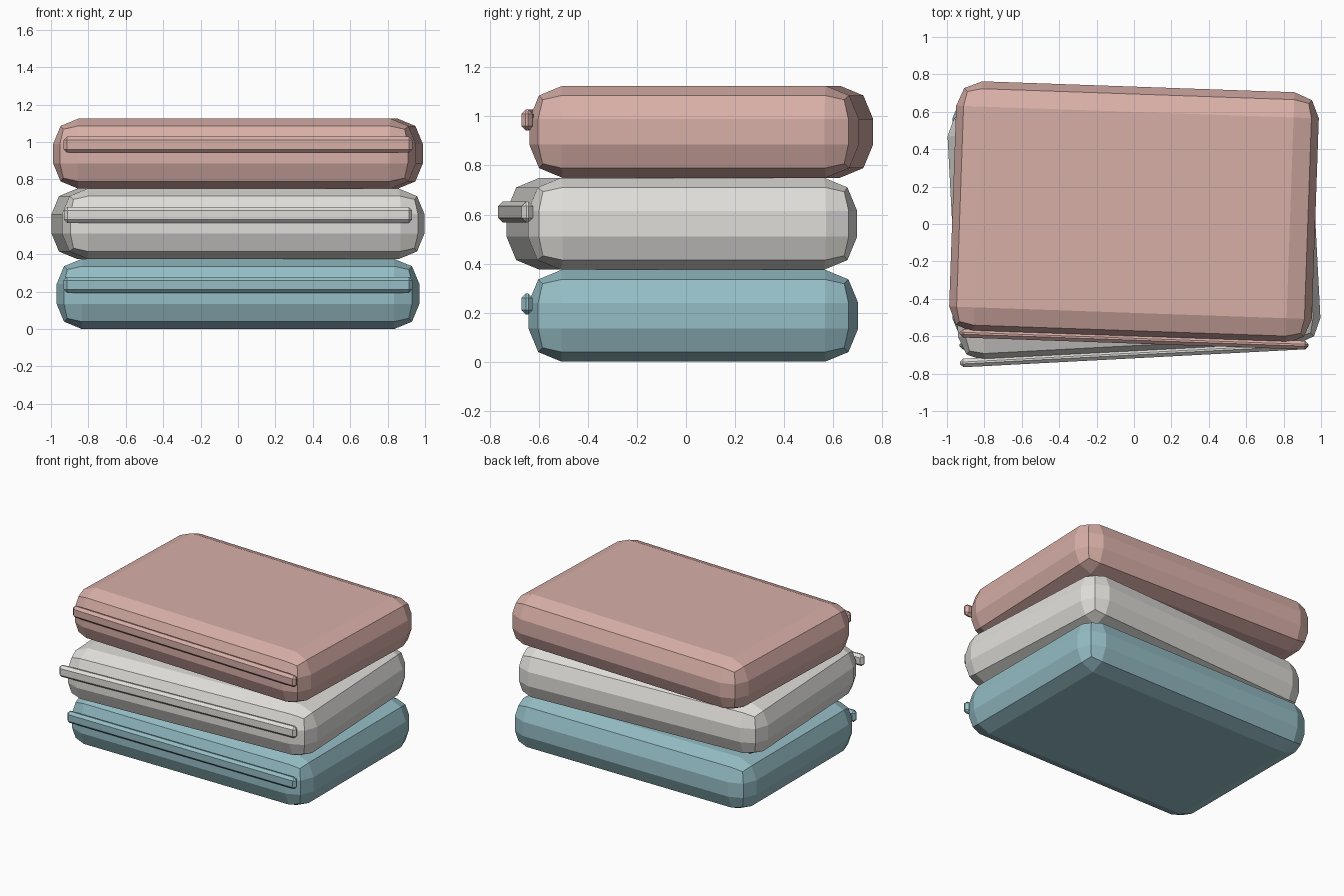
import bpy, bmesh
from math import radians
from mathutils import Matrix

if "Cube" in bpy.data.objects:
    bpy.data.objects.remove(bpy.data.objects["Cube"])


def rounded_box(name, size, loc, turn, bevel, segments, mat):
    bm = bmesh.new()
    bmesh.ops.create_cube(bm, size=1, matrix=Matrix.Diagonal((*size, 1)))
    bmesh.ops.bevel(bm, geom=bm.edges[:], offset=bevel, segments=segments,
                    profile=0.5, affect='EDGES', clamp_overlap=True)
    mesh = bpy.data.meshes.new(name)
    bm.to_mesh(mesh)
    bm.free()
    mesh.materials.append(mat)
    obj = bpy.data.objects.new(name, mesh)
    obj.location = loc
    obj.rotation_euler.z = radians(turn)
    bpy.context.collection.objects.link(obj)
    return obj


# name, colour, y centre, turn in degrees
towels = [
    ("bottom", (0.30, 0.51, 0.56, 1), 0.03, 0),
    ("middle", (0.75, 0.74, 0.71, 1), -0.017, 3),
    ("top", (0.69, 0.43, 0.39, 1), 0.062, -2),
]
HEIGHT = 0.375

for i, (name, colour, y, turn) in enumerate(towels):
    mat = bpy.data.materials.new(name + "_cloth")
    mat.diffuse_color = colour
    mat.use_nodes = True
    mat.node_tree.nodes["Principled BSDF"].inputs["Base Color"].default_value = mat.diffuse_color
    z = HEIGHT * (i + 0.5)
    # Folded towel body
    rounded_box(name + "_towel", (1.94, 1.344, HEIGHT), (0, y, z),
                turn, 0.135, 2, mat)
    # Fold strip along the front
    rounded_box(name + "_towel_fold", (1.865, 0.046, 0.085),
                (0, y - 0.678, z + 0.048), turn, 0.018, 1, mat)
